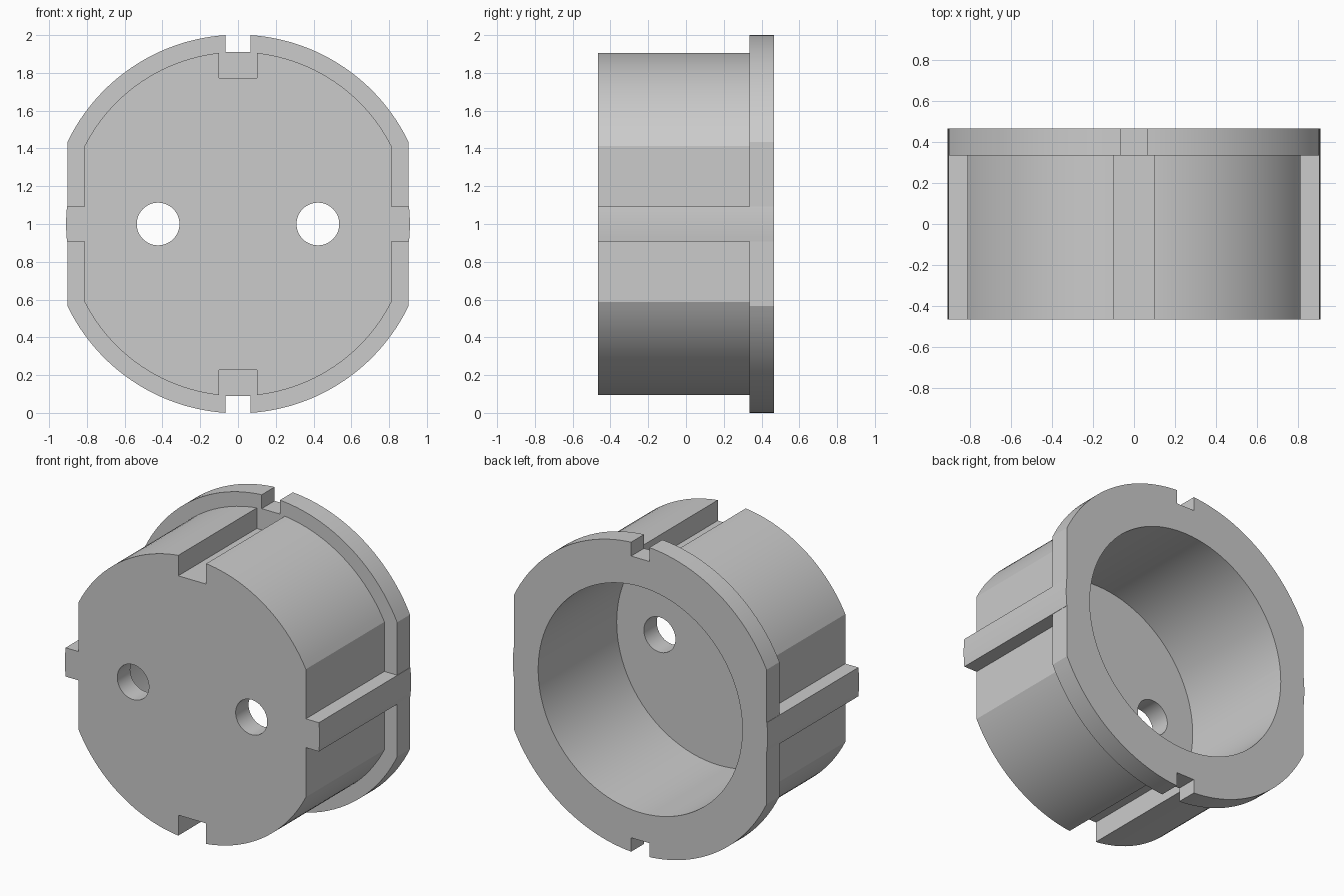
import bpy
import bmesh
from math import sin, cos, acos, asin, pi
from mathutils import Matrix

cube = bpy.data.objects.get("Cube")
if cube:
    bpy.data.objects.remove(cube, do_unlink=True)

FRONT, BACK, STEP = -0.467, 0.467, 0.335   # depth of front, back and flange step
MID = 1.0                                  # height of the main axis

grey = bpy.data.materials.new("light grey")
grey.use_nodes = True
colour = (0.6, 0.6, 0.6, 1)
grey.diffuse_color = colour
grey.node_tree.nodes["Principled BSDF"].inputs["Base Color"].default_value = colour


def prism(name, outline, y0, y1):
    """Extrude an (x, z) outline around the main axis from y0 to y1."""
    bm = bmesh.new()
    face = bm.faces.new([bm.verts.new((x, y0, z + MID)) for x, z in outline])
    new = bmesh.ops.extrude_face_region(bm, geom=[face])["geom"]
    bmesh.ops.translate(bm, vec=(0, y1 - y0, 0),
                        verts=[v for v in new if isinstance(v, bmesh.types.BMVert)])
    bmesh.ops.recalc_face_normals(bm, faces=bm.faces)
    mesh = bpy.data.meshes.new(name)
    bm.to_mesh(mesh)
    bm.free()
    mesh.materials.append(grey)
    obj = bpy.data.objects.new(name, mesh)
    bpy.context.collection.objects.link(obj)
    return obj


def circle(r, n=96, cx=0):
    return [(cx + r * cos(2 * pi * i / n), r * sin(2 * pi * i / n)) for i in range(n)]


def two_arcs(r, a0, a1, n):
    """Two opposite arcs of one circle, joined by straight sides."""
    return [(r * cos(a0 + (a1 - a0) * i / n + turn), r * sin(a0 + (a1 - a0) * i / n + turn))
            for turn in (0, pi) for i in range(n + 1)]


def flat_disc(r, half_width):
    a = acos(half_width / r)
    return two_arcs(r, a, pi - a, 48)


def box(x0, x1, z0, z1):
    return [(x0, z0), (x1, z0), (x1, z1), (x0, z1)]


def combine(target, tool, operation):
    mod = target.modifiers.new(operation.lower(), "BOOLEAN")
    mod.operation, mod.solver, mod.object = operation, "EXACT", tool
    bpy.context.view_layer.objects.active = target
    bpy.ops.object.modifier_apply(modifier=mod.name)
    bpy.data.objects.remove(tool, do_unlink=True)


# Body and rear flange, each with flat sides and a notch at top and bottom
housing = prism("socket_housing", flat_disc(0.911, 0.812), FRONT, 0.4)
flange = prism("rear_flange", flat_disc(1.002, 0.903), STEP, BACK)
for part, half, depth in ((housing, 0.1, 0.773), (flange, 0.065, 0.91)):
    for z0, z1 in ((depth, 1.1), (-1.1, -depth)):
        combine(part, prism("notch_cutter", box(-half, half, z0, z1), -0.6, 0.6), "DIFFERENCE")
combine(housing, flange, "UNION")

# Side ribs running the full depth
a = asin(0.093 / 0.91)
combine(housing, prism("side_ribs", two_arcs(0.91, -a, a, 8), FRONT, BACK), "UNION")

# Round cavity open at the back, and two pin holes through the front
combine(housing, prism("cavity_cutter", circle(0.73), -0.335, 0.6), "DIFFERENCE")
for side in (-1, 1):
    combine(housing, prism("pin_hole_cutter", circle(0.113, 48, side * 0.423), -0.6, 0), "DIFFERENCE")

# Smooth curved walls, keep hard edges
bpy.ops.object.select_all(action="DESELECT")
housing.select_set(True)
bpy.context.view_layer.objects.active = housing
bpy.ops.object.shade_smooth_by_angle(angle=pi / 9)
